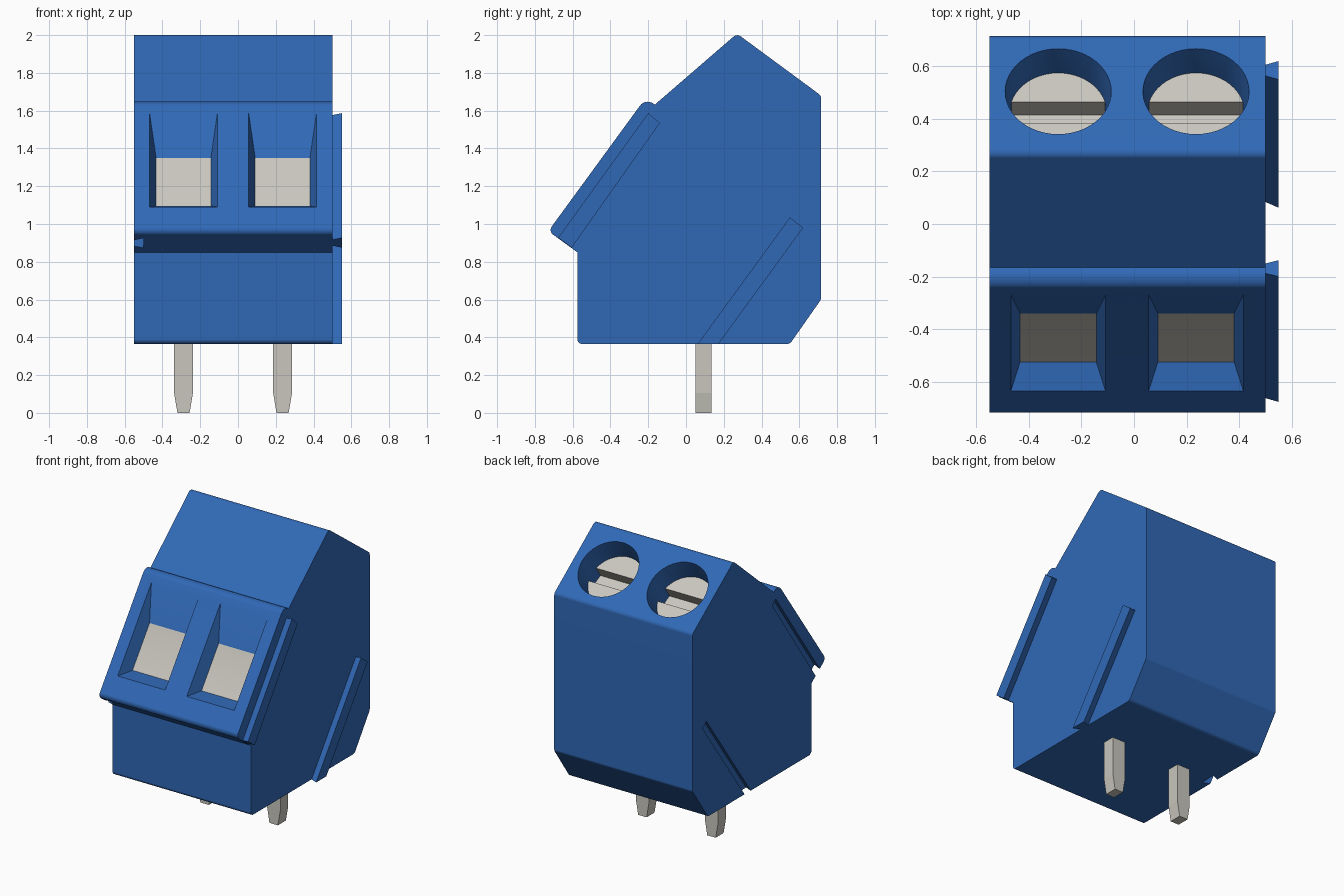
import bpy, bmesh, math
from mathutils import Vector

cube = bpy.data.objects.get("Cube")
if cube:
    bpy.data.objects.remove(cube, do_unlink=True)


def material(name, rgb):
    m = bpy.data.materials.new(name)
    m.use_nodes = True
    m.diffuse_color = (*rgb, 1)
    m.node_tree.nodes["Principled BSDF"].inputs["Base Color"].default_value = (*rgb, 1)
    return m


BLUE = material("blue plastic", (0.03, 0.14, 0.47))
METAL = material("tinned metal", (0.58, 0.565, 0.51))


def loft(name, rings, side=0, end=None):
    """Skin a list of equal rings and cap both ends; end = material of last cap."""
    bm = bmesh.new()
    loops = [[bm.verts.new(p) for p in ring] for ring in rings]
    n = len(loops[0])
    for a, b in zip(loops, loops[1:]):
        for i in range(n):
            j = (i + 1) % n
            bm.faces.new((a[i], a[j], b[j], b[i]))
    bm.faces.new(loops[0])
    last = bm.faces.new(loops[-1])
    for f in bm.faces:
        f.material_index = side
    last.material_index = side if end is None else end
    bmesh.ops.recalc_face_normals(bm, faces=bm.faces)
    mesh = bpy.data.meshes.new(name)
    bm.to_mesh(mesh)
    bm.free()
    mesh.materials.append(BLUE)
    mesh.materials.append(METAL)
    ob = bpy.data.objects.new(name, mesh)
    bpy.context.collection.objects.link(ob)
    return ob


def activate(ob):
    bpy.ops.object.select_all(action='DESELECT')
    ob.select_set(True)
    bpy.context.view_layer.objects.active = ob


def cut(target, cutter):
    cutter.hide_render = True
    mod = target.modifiers.new("cut", 'BOOLEAN')
    mod.operation = 'DIFFERENCE'
    mod.solver = 'EXACT'
    mod.object = cutter
    activate(target)
    bpy.ops.object.modifier_apply(modifier=mod.name)
    bpy.data.objects.remove(cutter, do_unlink=True)


def smooth(ob):
    activate(ob)
    bpy.ops.object.shade_smooth_by_angle(angle=math.radians(30))
    mod = ob.modifiers.new("flat face normals", 'WEIGHTED_NORMAL')
    mod.keep_sharp = True


def rounded(points, steps=5):
    """Round each (y, z, radius) corner of a closed outline."""
    out = []
    for i, (y, z, r) in enumerate(points):
        p = Vector((y, z))
        if r == 0:
            out.append(p)
            continue
        a = (Vector(points[i - 1][:2]) - p).normalized()
        b = (Vector(points[(i + 1) % len(points)][:2]) - p).normalized()
        half = a.angle(b) / 2
        centre = p + (a + b).normalized() * r / math.sin(half)
        s = p + a * r / math.tan(half) - centre
        e = p + b * r / math.tan(half) - centre
        for k in range(steps + 1):
            out.append(centre + (s.lerp(e, k / steps)).normalized() * r)
    return out


def at_x(x, outline):
    return [(x, p[0], p[1]) for p in outline]


# Housing: rounded side outline extruded across the width
outline = rounded([
    (-0.575, 0.365, 0.025), (0.55, 0.365, 0.03), (0.715, 0.60, 0.03),
    (0.715, 1.68, 0.03), (0.27, 2.008, 0.03), (-0.165, 1.632, 0),
    (-0.215, 1.666, 0.05), (-0.729, 0.962, 0.03), (-0.575, 0.85, 0)])
housing = loft("housing", [at_x(-0.55, outline), at_x(0.50, outline)])

# Dovetail ribs on the left side and matching grooves on the right side
RIBS = {
    "front_rib": [(-0.20, 1.587), (-0.138, 1.535), (-0.605, 0.875), (-0.677, 0.927)],
    "rear_rib": [(0.55, 1.035), (0.62, 0.98), (0.172, 0.365), (0.062, 0.365)],
}


def narrowed(quad, t):
    a, b, c, d = [Vector(p) for p in quad]
    return [a.lerp(b, t), b.lerp(a, t), c.lerp(d, t), d.lerp(c, t)]


for name, quad in RIBS.items():
    loft(name, [at_x(0.495, narrowed(quad, 0.22)), at_x(0.55, quad)])
    a, b, c, d = [Vector(p) for p in quad]
    long_quad = [a, b, c + (c - b) * 0.05, d + (d - a) * 0.05]
    cut(housing, loft("groove_cutter", [at_x(-0.56, narrowed(long_quad, 0.24)),
                                        at_x(-0.50, long_quad)]))

AXIS = Vector((0, 0.578, 0.816))       # screw axis, out of the rear slope
DOWN = Vector((0, 0.816, -0.578))      # down the rear slope
SIDE = Vector((1, 0, 0))


def disc(centre, radius, depth, n=48):
    return [centre - AXIS * depth + radius * (SIDE * math.cos(k * math.tau / n)
            + DOWN * math.sin(k * math.tau / n)) for k in range(n)]


def slot_ring(centre, depth):
    return [centre - AXIS * depth + SIDE * 0.25 * sx + DOWN * 0.049 * sy
            for sx, sy in ((-1, -1), (1, -1), (1, 1), (-1, 1))]


def pin_ring(x, half, z):
    return [(x - half, 0.05, z), (x + half, 0.05, z),
            (x + half, 0.136, z), (x - half, 0.136, z)]


def wire_ring(x, half, low, high):
    return [Vector((x - half, *low)), Vector((x + half, *low)),
            Vector((x + half, *high)), Vector((x - half, *high))]


for label, x in (("right", -0.2885), ("left", 0.236)):
    # Tapered wire entry with a metal floor
    mouth = wire_ring(x, 0.18, (-0.635, 1.09), (-0.27, 1.591))
    floor = wire_ring(x, 0.145, (-0.525, 1.096), (-0.34, 1.35))
    outer = [m + (m - f) * 0.2 for m, f in zip(mouth, floor)]
    cut(housing, loft("entry_cutter", [outer, floor], end=1))

    # Screw well in the rear slope
    top = Vector((x, 0.505, 1.835))
    cut(housing, loft("well_cutter", [disc(top, 0.205, -0.05), disc(top, 0.202, 0),
                                      disc(top, 0.185, 0.14), disc(top, 0.185, 0.30)]))

    # Slotted screw head
    screw = loft(label + "_screw", [disc(top, 0.186, 0.14), disc(top, 0.186, 0.305)], side=1)
    cut(screw, loft("slot_cutter", [slot_ring(top, 0.10), slot_ring(top, 0.226)], side=1))
    smooth(screw)

    # Solder pin with a tapered tip
    loft(label + "_pin", [pin_ring(x, 0.032, 0), pin_ring(x, 0.05, 0.105),
                          pin_ring(x, 0.05, 0.40)], side=1)

smooth(housing)
